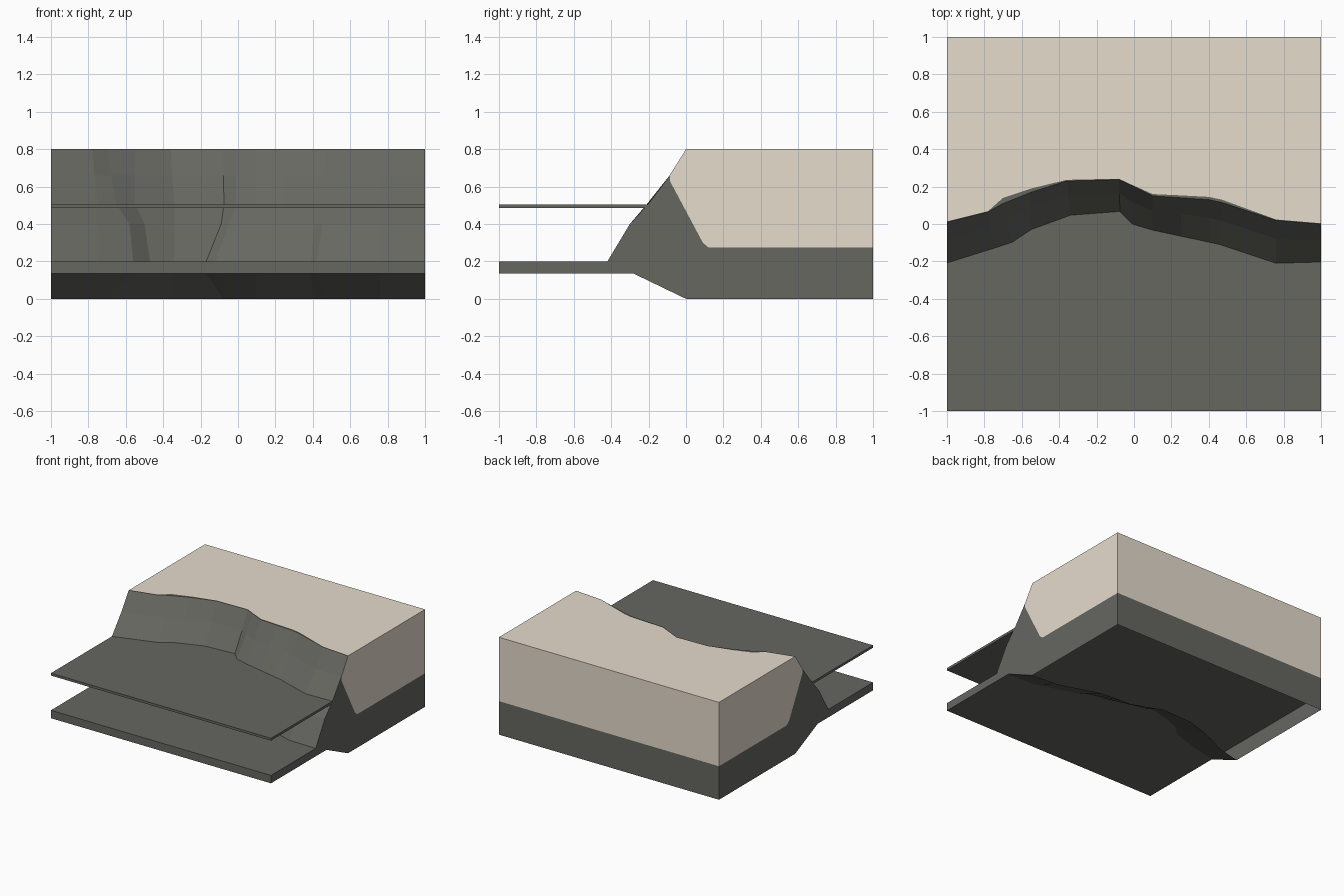
import bpy, bmesh

if "Cube" in bpy.data.objects:
    bpy.data.objects.remove(bpy.data.objects["Cube"])


def material(name, rgb):
    m = bpy.data.materials.new(name)
    m.diffuse_color = (*rgb, 1)
    m.use_nodes = True
    m.node_tree.nodes["Principled BSDF"].inputs["Base Color"].default_value = m.diffuse_color
    return m


ROCK = material("dark rock", (0.133, 0.136, 0.118))
SAND = material("pale sand", (0.79, 0.713, 0.605))

# Contour lines of the cliff as (x, y), one entry per station
RIM = [(-1, .01), (-.78, .065), (-.70, .11), (-.55, .17), (-.36, .23), (-.08, .238),
       (-.01, .205), (.10, .15), (.25, .14), (.40, .13), (.47, .115), (.76, .02), (1, 0)]
WATER = [(-1, -.208), (-.75, -.13), (-.65, -.097), (-.55, -.03), (-.34, .047), (-.075, .067),
         (-.01, 0), (.10, -.033), (.25, -.065), (.40, -.097), (.46, -.11), (.76, -.21), (1, -.203)]
MID = [(-1, -.30), (-.75, -.23), (-.58, -.17), (-.50, -.10), (-.34, -.04), (-.09, -.02),
       (-.05, -.06), (.10, -.12), (.25, -.15), (.41, -.185), (.45, -.21), (.76, -.30), (1, -.30)]
FLOOR = [(-1, -.42), (-.75, -.36), (-.56, -.30), (-.47, -.22), (-.34, -.17), (-.17, -.13),
         (-.12, -.16), (.10, -.21), (.25, -.25), (.39, -.28), (.42, -.31), (.76, -.415), (1, -.42)]
# Width of bare rock along the rim
LIP = [.004, .004, .03, .02, .006, .004, .004, .01, .013, .015, .015, .004, .004]


def at(p, z, dy=0.0):
    """Contour point lifted to height z and shifted along y."""
    return (p[0], p[1] + dy, z)


def mix(p, q, t):
    return tuple(a + (b - a) * t for a, b in zip(p, q))


def loft(name, points, skip=(), sand=(), caps=()):
    """Join the rings of all stations; skip and sand list ring segments."""
    bm = bmesh.new()
    rings = [[bm.verts.new(p) for p in ring] for ring in points]
    n = len(rings[0])
    for a, b in zip(rings, rings[1:]):
        for i in range(n):
            if i not in skip:
                j = (i + 1) % n
                f = bm.faces.new((a[i], a[j], b[j], b[i]))
                f.material_index = int(i in sand)
    # End caps: ring indices, with (y, z) pairs for extra corners
    for side in (rings[0], rings[-1]):
        extra = {}
        for slot, outline in caps:
            loop = []
            for p in outline:
                if isinstance(p, int):
                    loop.append(side[p])
                else:
                    if p not in extra:
                        extra[p] = bm.verts.new((side[0].co.x, *p))
                    loop.append(extra[p])
            bm.faces.new(loop).material_index = slot
    bmesh.ops.recalc_face_normals(bm, faces=bm.faces)
    # Make the lowest face point down so the shell faces outwards
    low = min(bm.faces, key=lambda f: f.calc_center_median().z)
    if low.normal.z > 0:
        bmesh.ops.reverse_faces(bm, faces=bm.faces)
    me = bpy.data.meshes.new(name)
    bm.to_mesh(me)
    bm.free()
    me.materials.append(ROCK)
    me.materials.append(SAND)
    ob = bpy.data.objects.new(name, me)
    bpy.context.collection.objects.link(ob)
    return ob


# Bank: wavy rock cliff with sand on top and behind, open underneath
bank = []
for rim, water, mid, floor, lip in zip(RIM, WATER, MID, FLOOR, LIP):
    x = rim[0]
    bank.append([at(rim, 0), at(floor, .135, .14), at(floor, .2), at(mid, .4),
                 at(water, .505), at(mix(water, rim, .57), .66), at(rim, .8),
                 at(rim, .8, lip), (x, 1, .8), (x, 1, .275), (x, 1, 0)])

strata = [(-.085, .63), (-.07, .60), (.09, .30), (.12, .275)]
loft("cliff_bank", bank, skip=(1, 10), sand=(7, 8),
     caps=[(1, [5, 6, 7, 8, 9] + strata[::-1]),
           (0, [0, 1, 2, 3, 4, 5] + strata + [9, 10])])

# Lower slab, running from the front right through under the bank
bpy.ops.mesh.primitive_cube_add(size=1, location=(0, 0, .1675))
slab = bpy.context.object
slab.name = "sea_floor_slab"
slab.scale = (2, 2, .065)
slab.data.materials.append(ROCK)

# Thin sheet at water level
loft("water_sheet",
     [[at(p, .485, -.01), (p[0], -1, .485), (p[0], -1, .505), at(p, .505)] for p in WATER],
     skip=(3,), caps=[(0, [0, 1, 2, 3])])
